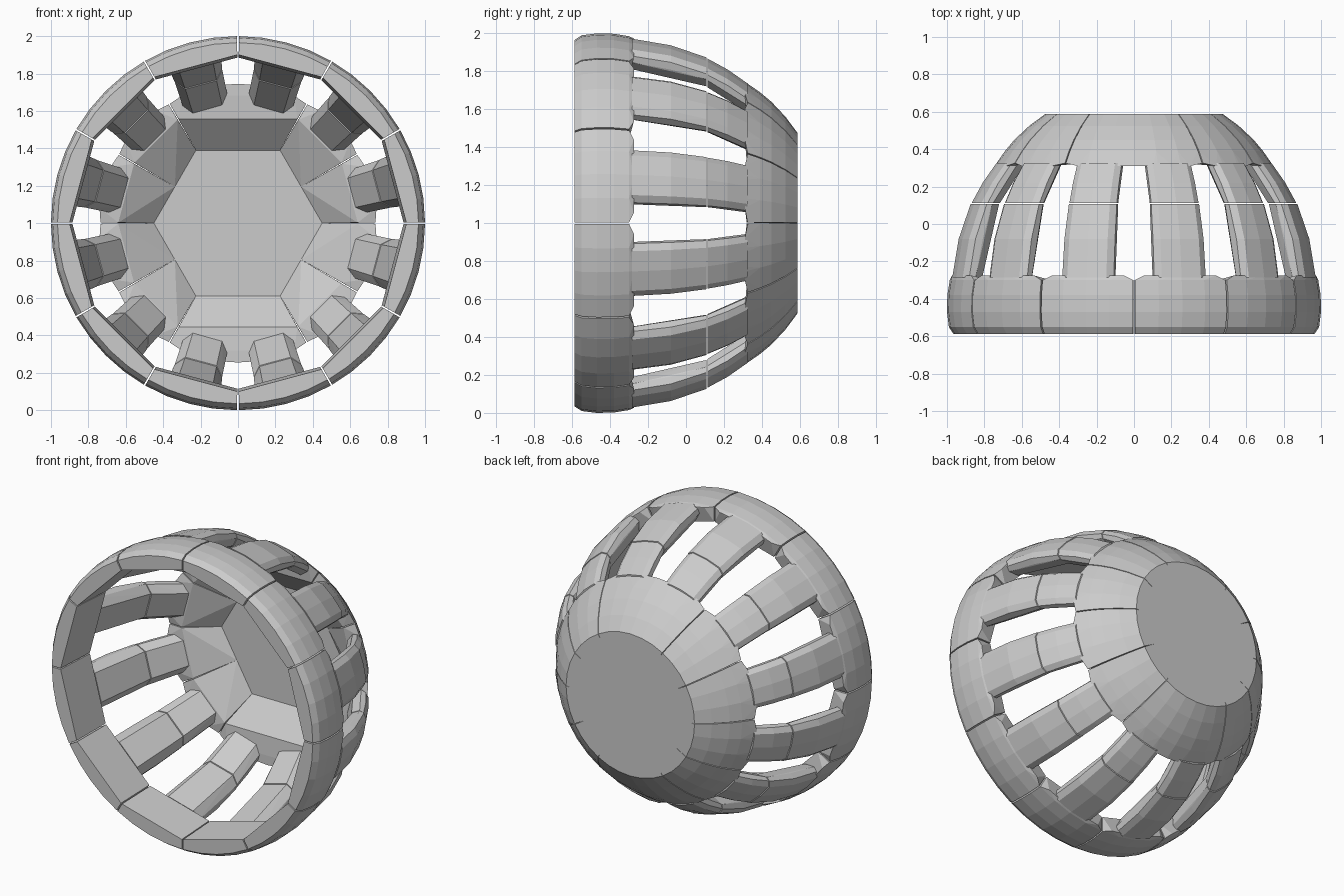
import bpy, bmesh
from math import cos, sin, radians

if "Cube" in bpy.data.objects:
    bpy.data.objects.remove(bpy.data.objects["Cube"])

GAP = 0.25  # degrees trimmed from each block end, giving hairline seams


def pt(r, deg, y):
    """Point on the basket: radius and angle about the y axis through z = 1."""
    a = radians(deg)
    return (r * cos(a), y, 1 + r * sin(a))


def hull(name, points):
    """Flat-shaded convex block around the given points."""
    me = bpy.data.meshes.new(name)
    bm = bmesh.new()
    for p in points:
        bm.verts.new(p)
    res = bmesh.ops.convex_hull(bm, input=bm.verts[:])
    junk = {g for g in res["geom_interior"] + res["geom_unused"]
            if isinstance(g, bmesh.types.BMVert)}
    bmesh.ops.delete(bm, geom=list(junk), context='VERTS')
    bmesh.ops.dissolve_limit(bm, angle_limit=radians(1),
                             verts=bm.verts[:], edges=bm.edges[:])
    bmesh.ops.recalc_face_normals(bm, faces=bm.faces[:])
    bm.to_mesh(me)
    bm.free()
    ob = bpy.data.objects.new(name, me)
    bpy.context.collection.objects.link(ob)
    return ob


def arc(a0, a1, n):
    a0, a1 = a0 + GAP, a1 - GAP
    return [a0 + (a1 - a0) * i / n for i in range(n + 1)]


def rib_section(deg, y, ro, ri, w):
    """Chamfered cross-section of a rib at depth y, centred on angle deg."""
    a = radians(deg)
    out = []
    for side in (-1, 1):
        for t, r in ((0.0, ro), (0.38 * w, ro - 0.008), (0.5 * w, ro - 0.035),
                     (0.5 * w, ri + 0.05), (0.33 * w, ri)):
            t *= side
            out.append((r * cos(a) - t * sin(a), y, 1 + r * sin(a) + t * cos(a)))
    return out


# Front rim: twelve blocks, curved outside and flat inside
for k in range(12):
    a0 = 30 * k
    pts = []
    for r, y in ((0.965, -0.588), (0.99, -0.55), (1.0, -0.47), (0.998, -0.38), (0.985, -0.30)):
        pts += [pt(r, a, y) for a in arc(a0, a0 + 30, 4)]
    pts += [pt(0.975, a, -0.275) for a in arc(a0 + 3, a0 + 27, 2)]
    for r, y in ((0.90, -0.588), (0.885, -0.30)):
        pts += [pt(r, a, y) for a in arc(a0, a0 + 30, 1)]
    hull("rim_block", pts)

# Twelve ribs, each a long front block and a short back block
FRONT = ((-0.285, 0.985, 0.865, 0.285), (-0.08, 0.95, 0.825, 0.28), (0.108, 0.885, 0.77, 0.265))
BACK = ((0.112, 0.88, 0.765, 0.262), (0.22, 0.82, 0.70, 0.255), (0.325, 0.745, 0.625, 0.245))
for k in range(12):
    for name, stations in (("rib_front", FRONT), ("rib_back", BACK)):
        pts = []
        for y, ro, ri, w in stations:
            pts += rib_section(15 + 30 * k, y, ro, ri, w)
        hull(name, pts)

# Back cap wall: wide wedges at top and bottom, narrow ones at the sides
CAP = ((0.735, 0.325), (0.69, 0.39), (0.64, 0.45), (0.56, 0.525), (0.475, 0.588))


def floor_r(deg):
    return 0.45 if deg % 60 == 0 else 0.45 * cos(radians(30))


for a0, a1 in ((60, 120), (240, 300), (0, 30), (30, 60), (120, 150), (150, 180),
               (180, 210), (210, 240), (300, 330), (330, 360)):
    n = (a1 - a0) // 10
    pts = []
    for r, y in CAP:
        pts += [pt(r, a, y) for a in arc(a0, a1, n)]
    pts += [pt(0.745, a, 0.31) for a in arc(a0 + 6, a1 - 6, n)]
    pts += [pt(0.64, a, 0.32) for a in arc(a0, a1, 1)]
    for y in (0.47, 0.588):
        pts += [pt(floor_r(a), a, y) for a in (a0, a1)]
    hull("cap_wall", pts)

# Flat hexagonal floor closing the cap
hull("cap_floor", [pt(0.45, 60 * k, y) for k in range(6) for y in (0.47, 0.588)])
